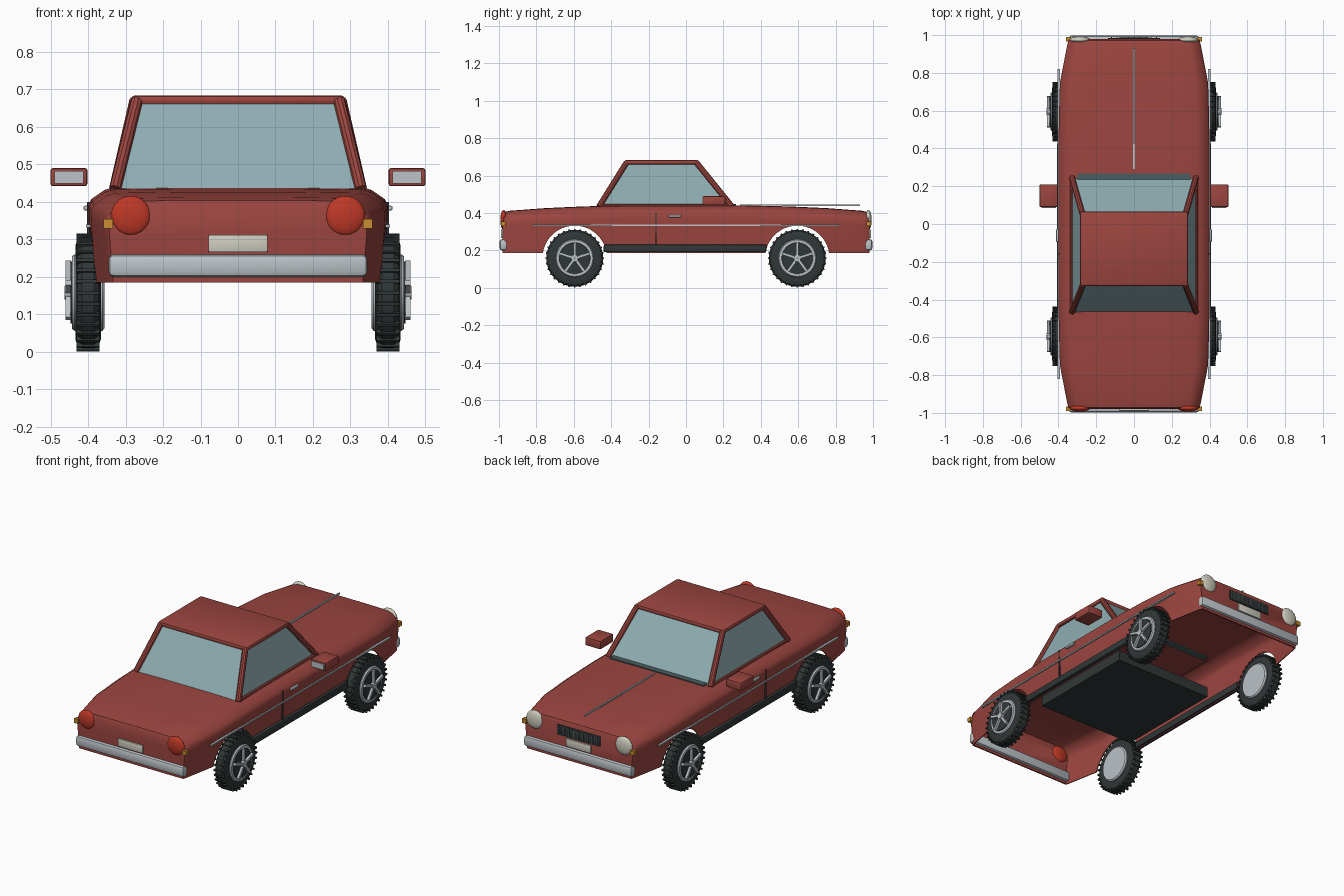
import bpy, bmesh, math
from mathutils import Vector, Matrix

if "Cube" in bpy.data.objects:
    bpy.data.objects.remove(bpy.data.objects["Cube"])


def mat(name, r, g, b):
    m = bpy.data.materials.new(name)
    m.diffuse_color = (r, g, b, 1)
    m.use_nodes = True
    m.node_tree.nodes["Principled BSDF"].inputs["Base Color"].default_value = m.diffuse_color
    return m


RED = mat("body red", 0.33, 0.06, 0.05)
GLASS = mat("window glass", 0.27, 0.42, 0.44)
CHROME = mat("chrome", 0.50, 0.54, 0.57)
DARK = mat("dark rubber", 0.03, 0.038, 0.038)
LAMP = mat("tail red", 0.52, 0.04, 0.02)
AMBER = mat("amber", 0.58, 0.27, 0.03)
CREAM = mat("lamp cream", 0.62, 0.62, 0.53)
COWL = mat("cowl grey", 0.07, 0.11, 0.115)


def finish(name, bm, material, smooth=True):
    bmesh.ops.recalc_face_normals(bm, faces=bm.faces)
    me = bpy.data.meshes.new(name)
    bm.to_mesh(me)
    bm.free()
    me.materials.append(material)
    ob = bpy.data.objects.new(name, me)
    bpy.context.collection.objects.link(ob)
    if smooth:
        shade(ob)
    return ob


def shade(ob):
    bpy.ops.object.select_all(action='DESELECT')
    ob.select_set(True)
    bpy.context.view_layer.objects.active = ob
    bpy.ops.object.shade_smooth_by_angle(angle=math.radians(32))


def box(name, x, y, z, material, bevel=0.0):
    """Box from (min, max) ranges with optional rounded edges."""
    bm = bmesh.new()
    bmesh.ops.create_cube(bm, size=1)
    for v in bm.verts:
        v.co = [r[0] if c < 0 else r[1] for c, r in zip(v.co, (x, y, z))]
    if bevel:
        bmesh.ops.bevel(bm, geom=bm.edges[:], offset=bevel, segments=2,
                        profile=0.5, affect='EDGES')
    return finish(name, bm, material, bevel > 0)


def beam(name, a, b, radius, material):
    a, b = Vector(a), Vector(b)
    d = b - a
    m = Matrix.Translation((a + b) / 2) @ d.to_track_quat('Z', 'Y').to_matrix().to_4x4()
    bm = bmesh.new()
    bmesh.ops.create_cone(bm, cap_ends=True, segments=10, radius1=radius,
                          radius2=radius, depth=d.length, matrix=m)
    return finish(name, bm, material)


def add_lathe(bm, profile, s, cy, cz, segs=40):
    """Spin (x, radius) points around an axle along x on side s."""
    rings = []
    for x, r in profile:
        rings.append([bm.verts.new((s * x, cy + r * math.cos(2 * math.pi * i / segs),
                                    cz + r * math.sin(2 * math.pi * i / segs)))
                      for i in range(segs)])
    for p, q in zip(rings, rings[1:] + rings[:1]):
        for i in range(segs):
            j = (i + 1) % segs
            bm.faces.new((p[i], p[j], q[j], q[i]))


def lathe(name, profile, s, cy, cz, material):
    bm = bmesh.new()
    add_lathe(bm, profile, s, cy, cz)
    return finish(name, bm, material)


# Body shell: lofted sections, hollowed from below, wheel arches cut through
HALF = [(0.98, 0.343, 0.385), (0.972, 0.348, 0.403), (0.94, 0.355, 0.411), (0.75, 0.392, 0.425),
        (0.55, 0.398, 0.434), (0.30, 0.40, 0.440)]
STATIONS = [(-y, w, z) for y, w, z in HALF] + HALF[::-1]


def loft(name, inset, bottom):
    bm = bmesh.new()
    rings = []
    for y, w, zt in STATIONS:
        y *= 1 - inset / 0.98
        w -= inset
        zt -= inset
        half = [(w * 0.97, bottom), (w, zt - 0.075), (w, zt - 0.05), (w - 0.008, zt - 0.033),
                (w * 0.89, zt - 0.008), (w * 0.83, zt - 0.001), (w * 0.4, zt + 0.001)]
        pts = half + [(-x, z) for x, z in reversed(half)]
        rings.append([bm.verts.new((x, y, z)) for x, z in pts])
    n = len(rings[0])
    for p, q in zip(rings, rings[1:]):
        for i in range(n):
            j = (i + 1) % n
            bm.faces.new((p[i], p[j], q[j], q[i]))
    bm.faces.new(rings[0])
    bm.faces.new(rings[-1])
    return finish(name, bm, RED, False)


AXLE, HUB_Z = 0.595, 0.158
body = loft("body_shell", 0.0, 0.185)
cutters = [loft("cavity_cutter", 0.008, 0.10)]
for y in (-AXLE, AXLE):
    bm = bmesh.new()
    bmesh.ops.create_cone(bm, cap_ends=True, segments=48, radius1=0.172, radius2=0.172, depth=1.2,
                          matrix=Matrix.Translation((0, y, 0.16)) @ Matrix.Rotation(math.pi / 2, 4, 'Y'))
    cutters.append(finish("arch_cutter", bm, RED, False))
bpy.context.view_layer.objects.active = body
for c in cutters:
    mod = body.modifiers.new("cut", 'BOOLEAN')
    mod.operation, mod.solver, mod.object = 'DIFFERENCE', 'EXACT', c
    bpy.ops.object.modifier_apply(modifier=mod.name)
for c in cutters:
    bpy.data.objects.remove(c)
shade(body)

# Cabin: tapered glass, roof, pillars and waist rails
BASE = [(0.328, 0.245, 0.435), (0.328, -0.465, 0.435)]
TOP = [(0.274, 0.055, 0.67), (0.270, -0.318, 0.67)]
bm = bmesh.new()
lo, hi = [[bm.verts.new(p) for p in ((a[0], a[1], a[2]), (b[0], b[1], b[2]),
                                     (-b[0], b[1], b[2]), (-a[0], a[1], a[2]))]
          for a, b in (BASE, TOP)]
for i in range(4):
    j = (i + 1) % 4
    bm.faces.new((lo[i], lo[j], hi[j], hi[i]))
finish("cabin_glass", bm, GLASS, False)
box("roof", (-0.286, 0.286), (-0.328, 0.066), (0.658, 0.684), RED, 0.011)
for s in (-1, 1):
    for (bx, by, bz), (tx, ty, tz), n in zip(BASE, TOP, ("front", "rear")):
        beam(n + "_pillar", (s * bx, by, bz), (s * tx, ty, tz), 0.016, RED)
    beam("waist_rail", (s * 0.328, -0.465, 0.438), (s * 0.328, 0.245, 0.438), 0.01, RED)
box("cowl", (-0.30, 0.30), (0.23, 0.268), (0.425, 0.447), COWL)
box("floor", (-0.315, 0.315), (-0.41, 0.25), (0.19, 0.25), DARK)
box("hood_trim", (-0.004, 0.004), (0.29, 0.93), (0.438, 0.446), CHROME)

# Side details
for s in (-1, 1):
    def sx(a, b):
        return tuple(sorted((s * a, s * b)))
    box("sill", sx(0.375, 0.408), (-0.44, 0.43), (0.19, 0.232), DARK, 0.008)
    box("side_trim", sx(0.393, 0.405), (-0.82, 0.82), (0.331, 0.339), CHROME)
    box("door_gap", sx(0.392, 0.403), (-0.162, -0.157), (0.23, 0.40), DARK)
    box("door_handle", sx(0.395, 0.412), (-0.095, -0.025), (0.377, 0.390), CHROME, 0.004)
    box("mirror_housing", sx(0.402, 0.50), (0.09, 0.21), (0.442, 0.490), RED, 0.006)
    box("mirror_glass", sx(0.412, 0.49), (0.085, 0.092), (0.449, 0.483), CHROME)

# Nose and tail details
for e, end, lamp in ((-1, "rear", LAMP), (1, "front", CREAM)):
    def ey(a, b):
        return tuple(sorted((e * a, e * b)))
    box(end + "_bumper", (-0.346, 0.346), ey(0.955, 0.997), (0.20, 0.26), CHROME, 0.014)
    box(end + "_plate", (-0.079, 0.079), ey(0.975, 0.989), (0.266, 0.312), CREAM, 0.003)
    for s in (-1, 1):
        bm = bmesh.new()
        bmesh.ops.create_uvsphere(bm, u_segments=28, v_segments=14, radius=1,
                                  matrix=Matrix.Translation((s * 0.286, e * 0.975, 0.363))
                                  @ Matrix.Diagonal((0.053, 0.018, 0.053, 1)))
        finish(end + "_lamp", bm, lamp)
        box(end + "_indicator", tuple(sorted((s * 0.333, s * 0.359))), ey(0.965, 0.99),
            (0.329, 0.354), AMBER)
box("grille", (-0.138, 0.138), (0.97, 0.985), (0.318, 0.378), DARK, 0.004)
for i in range(9):
    x = -0.12 + i * 0.03
    box("grille_slat", (x - 0.003, x + 0.003), (0.98, 0.989), (0.324, 0.372), COWL)

# Wheels: tyre with tread bars, rim, dark dish, five spokes
TYRE = [(0.368, 0.095), (0.366, 0.125), (0.372, 0.143), (0.384, 0.152), (0.416, 0.152),
        (0.428, 0.143), (0.434, 0.125), (0.432, 0.095)]
RIM = [(0.356, 0.001), (0.356, 0.095), (0.362, 0.102), (0.436, 0.102), (0.443, 0.097),
       (0.443, 0.084), (0.425, 0.080), (0.425, 0.001)]
for s in (-1, 1):
    for cy in (-AXLE, AXLE):
        bm = bmesh.new()
        add_lathe(bm, TYRE, s, cy, HUB_Z)
        hub = Matrix.Translation((s * 0.40, cy, HUB_Z))
        for i in range(32):
            m = hub @ Matrix.Rotation(2 * math.pi * i / 32, 4, 'X') @ Matrix.Translation((0, 0, 0.149))
            bmesh.ops.create_cube(bm, size=1, matrix=m @ Matrix.Diagonal((0.062, 0.009, 0.016, 1)))
        finish("tyre", bm, DARK)
        lathe("rim", RIM, s, cy, HUB_Z, CHROME)
        lathe("wheel_dish", [(0.424, 0.001), (0.424, 0.083), (0.447, 0.083), (0.447, 0.001)],
              s, cy, HUB_Z, DARK)
        bm = bmesh.new()
        add_lathe(bm, [(0.44, 0.001), (0.44, 0.022), (0.463, 0.018), (0.463, 0.001)], s, cy, HUB_Z)
        hub = Matrix.Translation((s * 0.453, cy, HUB_Z))
        for i in range(5):
            m = hub @ Matrix.Rotation(2 * math.pi * i / 5, 4, 'X') @ Matrix.Translation((0, 0, 0.047))
            bmesh.ops.create_cube(bm, size=1, matrix=m @ Matrix.Diagonal((0.015, 0.014, 0.076, 1)))
        finish("spokes", bm, CHROME)
